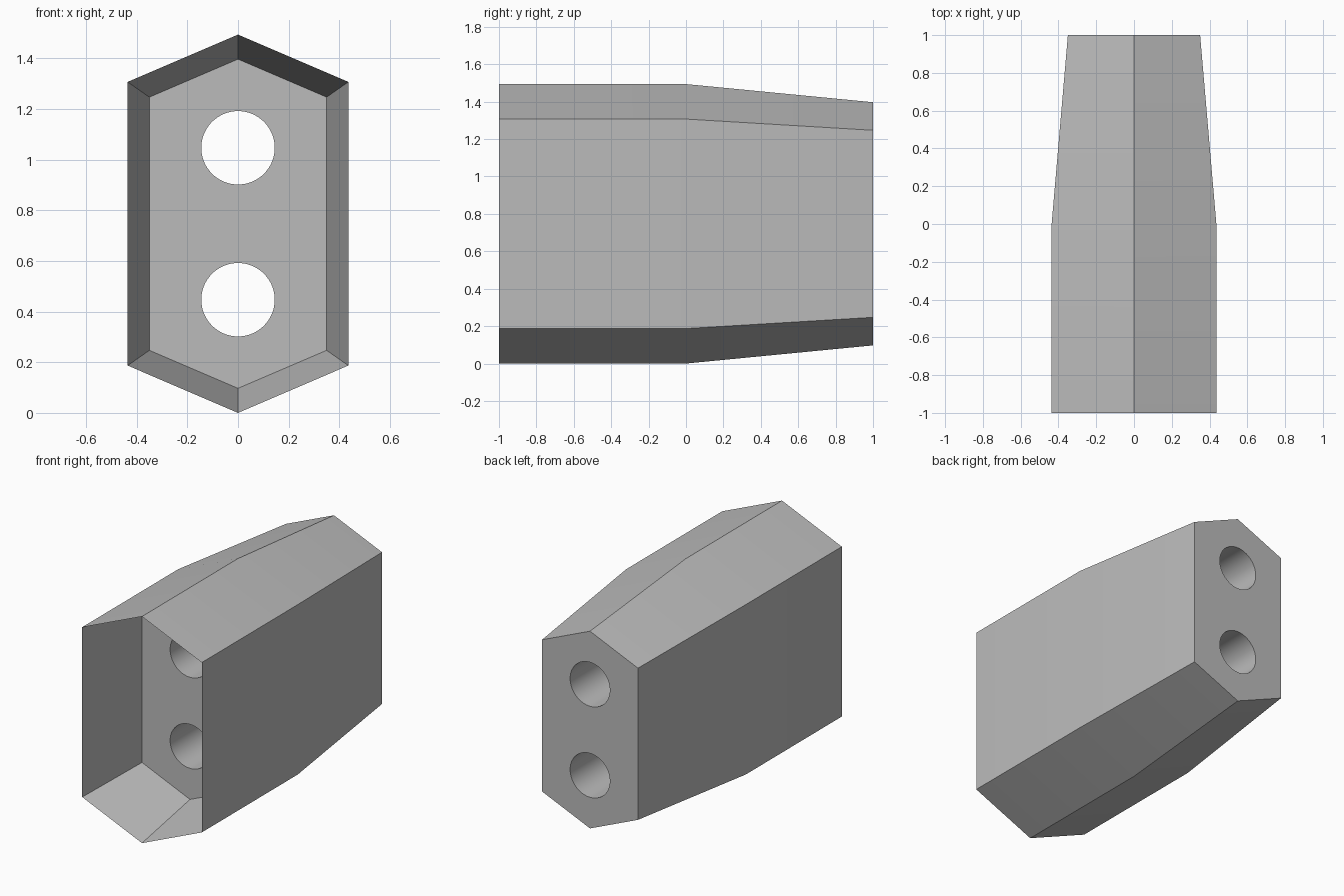
import bpy, bmesh, math
from mathutils import Matrix

cube = bpy.data.objects.get("Cube")
if cube:
    bpy.data.objects.remove(cube, do_unlink=True)

MID_Z = 0.747
BIG = (0.436, 0.56, 0.747)     # half width, half side height, half total height
SMALL = (0.35, 0.50, 0.65)

grey = bpy.data.materials.new("plain grey")
grey.use_nodes = True
color = (0.5, 0.5, 0.5, 1.0)
grey.diffuse_color = color
grey.node_tree.nodes["Principled BSDF"].inputs["Base Color"].default_value = color


def make_object(name, bm):
    bmesh.ops.recalc_face_normals(bm, faces=bm.faces)
    mesh = bpy.data.meshes.new(name)
    bm.to_mesh(mesh)
    bm.free()
    mesh.materials.append(grey)
    obj = bpy.data.objects.new(name, mesh)
    bpy.context.collection.objects.link(obj)
    return obj


def hexagon(bm, y, size):
    w, side, tip = size
    outline = [(0, -tip), (w, -side), (w, side), (0, tip), (-w, side), (-w, -side)]
    return [bm.verts.new((x, y, MID_Z + z)) for x, z in outline]


# Housing: recess floor, knife-edged front rim, straight half, tapered half
bm = bmesh.new()
rings = [hexagon(bm, y, size) for y, size in
         ((-0.5, SMALL), (-1, BIG), (0, BIG), (1, SMALL))]
for a, b in zip(rings, rings[1:]):
    for i in range(6):
        j = (i + 1) % 6
        bm.faces.new((a[i], a[j], b[j], b[i]))
bm.faces.new(rings[0])
bm.faces.new(rings[-1])
housing = make_object("housing", bm)

# Two round bores from the recess floor through the back
bm = bmesh.new()
for dz in (-0.3, 0.3):
    place = Matrix.Translation((0, 0.25, MID_Z + dz)) @ Matrix.Rotation(math.pi / 2, 4, 'X')
    bmesh.ops.create_cone(bm, cap_ends=True, segments=64, radius1=0.145,
                          radius2=0.145, depth=1.7, matrix=place)
cutter = make_object("bore_cutter", bm)
cutter.hide_render = True

bpy.ops.object.select_all(action='DESELECT')
housing.select_set(True)
bpy.context.view_layer.objects.active = housing
cut = housing.modifiers.new("bores", 'BOOLEAN')
cut.operation = 'DIFFERENCE'
cut.solver = 'EXACT'
cut.object = cutter
bpy.ops.object.modifier_apply(modifier=cut.name)
bpy.data.objects.remove(cutter, do_unlink=True)

# Smooth bores, crisp body edges
bpy.ops.object.shade_smooth_by_angle(angle=math.radians(10))
for face in housing.data.polygons:
    if len(face.vertices) > 4:
        face.use_smooth = False
